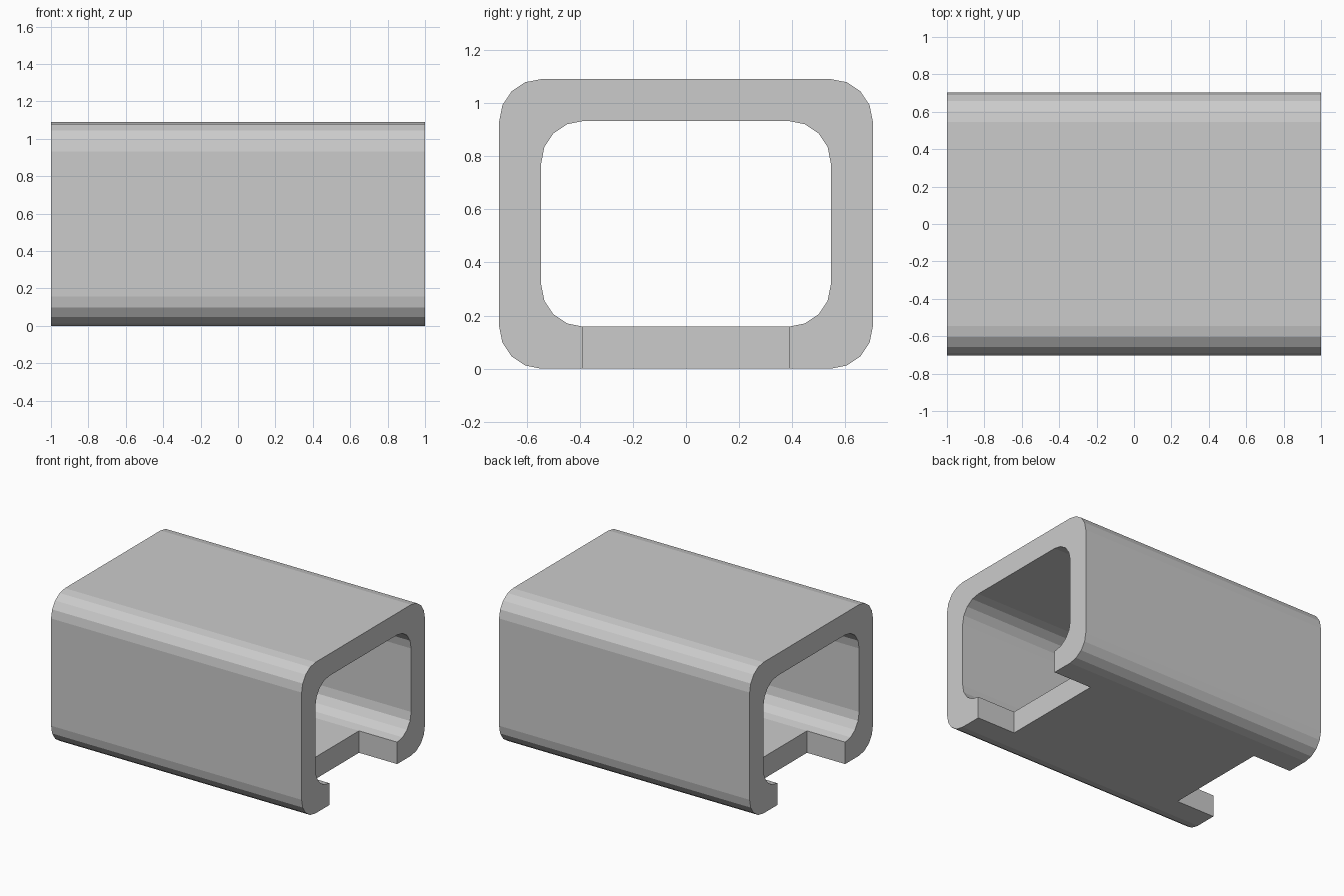
import bpy, bmesh
from math import sin, cos, radians

if "Cube" in bpy.data.objects:
    bpy.data.objects.remove(bpy.data.objects["Cube"])

HALF_W, HEIGHT, WALL = 0.703, 1.09, 0.158   # wall thickness is also the corner radius
NOTCH_X = 0.695                             # inner end of each floor notch
SEGS = 4


def rounded_path(inset):
    """Corner arcs running from bottom right, over the top, to bottom left."""
    w = HALF_W - inset - WALL
    low, high = inset + WALL, HEIGHT - inset - WALL
    pts = []
    for cy, cz, start in ((w, low, -90), (w, high, 0), (-w, high, 90), (-w, low, 180)):
        for k in range(SEGS + 1):
            a = radians(start + 90 * k / SEGS)
            pts.append((cy + WALL * cos(a), cz + WALL * sin(a)))
    return pts


# C-shaped cross-section, open along the floor
slot = HALF_W - 2 * WALL
outer = [(slot, 0)] + rounded_path(0) + [(-slot, 0)]
inner = rounded_path(WALL)[::-1]
profile = outer + inner
n = len(profile)
left_edge = len(outer) - 1      # slot side at -y joins left_edge and left_edge + 1

bm = bmesh.new()
rings = [[bm.verts.new((x, y, z)) for y, z in profile]
         for x in (-1, -NOTCH_X, NOTCH_X, 1)]

# Sleeve walls; the slot sides stay open where the floor joins them
for s in range(3):
    a, b = rings[s], rings[s + 1]
    for i in range(n):
        if s == 1 and i in (left_edge, n - 1):
            continue
        j = (i + 1) % n
        bm.faces.new((a[i], a[j], b[j], b[i]))
bm.faces.new(rings[0])
bm.faces.new(rings[3])

# Floor between the two end notches
a, b = rings[1], rings[2]
l0, l1, r1, r0 = left_edge, left_edge + 1, n - 1, 0
bm.faces.new((a[l0], a[r0], b[r0], b[l0]))
bm.faces.new((a[l1], a[r1], b[r1], b[l1]))
for ring in (a, b):
    bm.faces.new((ring[l0], ring[l1], ring[r1], ring[r0]))

# Merge flat regions and orient the surface outward
bmesh.ops.recalc_face_normals(bm, faces=bm.faces)
bmesh.ops.dissolve_limit(bm, angle_limit=radians(1), verts=bm.verts, edges=bm.edges)

mesh = bpy.data.meshes.new("notched_sleeve")
bm.to_mesh(mesh)
bm.free()
bpy.context.collection.objects.link(bpy.data.objects.new("notched_sleeve", mesh))
